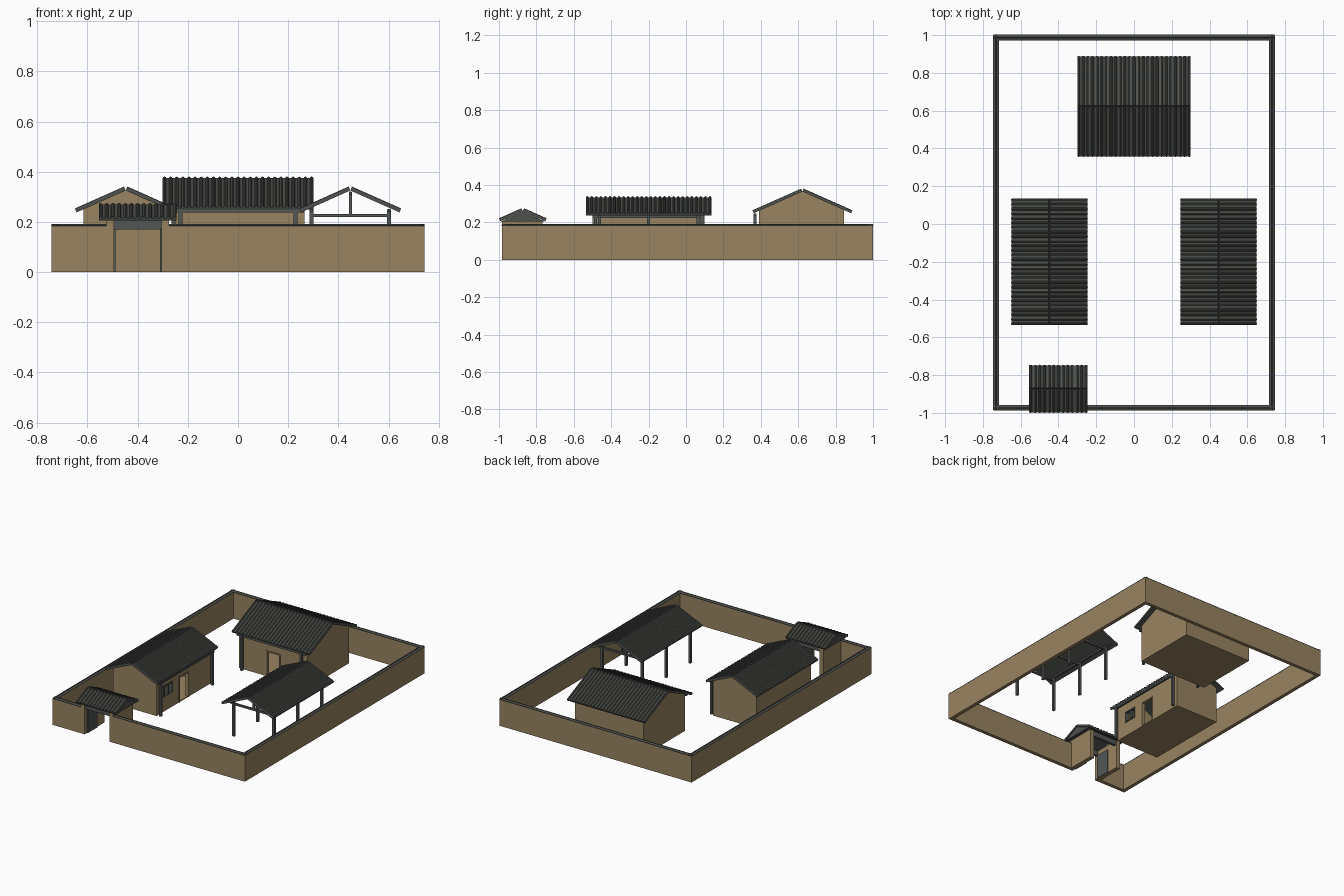
import bpy
import bmesh
from math import atan, cos, pi, radians
from mathutils import Matrix, Vector

if "Cube" in bpy.data.objects:
    bpy.data.objects.remove(bpy.data.objects["Cube"])


def material(name, rgb):
    m = bpy.data.materials.new(name)
    m.use_nodes = True
    color = (*rgb, 1)
    m.diffuse_color = color
    m.node_tree.nodes["Principled BSDF"].inputs["Base Color"].default_value = color
    return m


EARTH = material("earth_wall", (0.32, 0.23, 0.12))
TILE = material("grey_tile", (0.075, 0.082, 0.072))
TIMBER = material("grey_timber", (0.085, 0.095, 0.092))

SLOPE = 0.445
PITCH = atan(SLOPE)


class Part:
    """Collects simple solids into one named object."""

    def __init__(self, name, mat, place=Matrix()):
        self.name, self.mat, self.place = name, mat, place
        self.bm = bmesh.new()

    def box(self, x0, x1, y0, y1, z0, z1, m=Matrix()):
        size = Matrix.Diagonal((x1 - x0, y1 - y0, z1 - z0, 1))
        mid = Matrix.Translation(((x0 + x1) / 2, (y0 + y1) / 2, (z0 + z1) / 2))
        bmesh.ops.create_cube(self.bm, size=1, matrix=m @ mid @ size)

    def prism(self, profile, x0, x1):
        """Extrudes a (y, z) outline along x."""
        verts = [self.bm.verts.new((x0, y, z)) for y, z in profile]
        face = self.bm.faces.new(verts)
        ext = bmesh.ops.extrude_face_region(self.bm, geom=[face])
        moved = [v for v in ext["geom"] if isinstance(v, bmesh.types.BMVert)]
        bmesh.ops.translate(self.bm, verts=moved, vec=Vector((x1 - x0, 0, 0)))

    def rod(self, radius, length, m):
        bmesh.ops.create_cone(self.bm, cap_ends=True, segments=8, radius1=radius,
                              radius2=radius, depth=length, matrix=m)

    def finish(self):
        bmesh.ops.recalc_face_normals(self.bm, faces=self.bm.faces)
        self.bm.transform(self.place)
        mesh = bpy.data.meshes.new(self.name)
        self.bm.to_mesh(mesh)
        self.bm.free()
        mesh.materials.append(self.mat)
        obj = bpy.data.objects.new(self.name, mesh)
        bpy.context.scene.collection.objects.link(obj)


def roof(name, place, half_len, half_depth, ridge):
    """Two tilted slabs carrying rows of round tiles."""
    p = Part(name, TILE, place)
    run = (half_depth - 0.007) / cos(PITCH)
    count = round(2 * half_len / 0.025)
    step = (2 * half_len - 0.014) / count
    for turn in (0, pi):
        tilt = (Matrix.Translation((0, 0, ridge)) @ Matrix.Rotation(turn, 4, 'Z')
                @ Matrix.Rotation(-PITCH, 4, 'X'))
        p.box(-half_len, half_len, 0, run, 0, 0.01, tilt)
        for i in range(count + 1):
            spot = Matrix.Translation((-half_len + 0.007 + i * step, run / 2, 0.01))
            p.rod(0.007, run, tilt @ spot @ Matrix.Rotation(pi / 2, 4, 'X'))
    p.finish()


def house(name, place, half_len, front, back, ridge, post_x, post_y, window=None):
    """Hollow gabled room with an open doorway in its front (-y) wall."""
    t, door, door_top = 0.02, 0.055, 0.18
    p = Part(name + "_walls", EARTH, place)
    top_f, top_b = ridge + SLOPE * front, ridge - SLOPE * back
    gable = [(front, 0), (back, 0), (back, top_b), (0, ridge), (front, top_f)]
    for s in (-1, 1):
        p.prism(gable, s * half_len, s * (half_len - t))
    inner = half_len - t
    p.box(-inner, inner, back - t, back, 0, top_b)
    p.box(-inner, inner, front, back - t, 0, 0.006)
    # front wall with its openings
    y = (front, front + t)
    p.box(door, inner, *y, 0, top_f)
    p.box(-door, door, *y, door_top, top_f)
    if window:
        w0, w1, z0, z1 = window
        p.box(-inner, w0, *y, 0, top_f)
        p.box(w1, -door, *y, 0, top_f)
        p.box(w0, w1, *y, 0, z0)
        p.box(w0, w1, *y, z1, top_f)
    else:
        p.box(-inner, -door, *y, 0, top_f)
    # door surround
    yf = (front - 0.004, front + t)
    for s in (-1, 1):
        a, b = sorted((s * door, s * (door - 0.008)))
        p.box(a, b, *yf, 0, door_top)
    p.box(-door, door, *yf, door_top - 0.008, door_top)
    p.finish()

    if window:
        f = Part(name + "_window_frame", TIMBER, place)
        e = 0.007
        for x in (w0, (w0 + w1 - e) / 2, w1 - e):
            f.box(x, x + e, *yf, z0, z1)
        for z in (z0, z1 - e):
            f.box(w0, w1, *yf, z, z + e)
        f.finish()

    # porch posts and eave beam
    f = Part(name + "_porch_frame", TIMBER, place)
    top = ridge + SLOPE * post_y - 0.004
    for s in (-1, 1):
        f.box(s * post_x - 0.008, s * post_x + 0.008,
              post_y - 0.008, post_y + 0.008, 0, top)
    f.box(-half_len, half_len, post_y - 0.006, post_y + 0.006, top - 0.012, top)
    f.finish()


quarter = Matrix.Rotation(radians(90), 4, 'Z')

# main hall
hall = Matrix.Translation((0, 0.6225, 0))
house("main_hall", hall, 0.265, -0.2325, 0.2225, 0.365, 0.23, -0.2525)
roof("main_hall_roof", hall, 0.3, 0.267, 0.365)

# side house, door facing the yard
side = Matrix.Translation((-0.4475, -0.2, 0)) @ quarter
house("side_house", side, 0.3, -0.1675, 0.1675, 0.325, 0.285, -0.19,
      (-0.22, -0.125, 0.1, 0.18))
roof("side_house_roof", side, 0.335, 0.203, 0.325)

# open pavilion
open_side = Matrix.Translation((0.4475, -0.2, 0)) @ quarter
roof("pavilion_roof", open_side, 0.335, 0.203, 0.325)
p = Part("pavilion_frame", TIMBER, open_side)
for x in (-0.263, 0, 0.263):
    for s in (-1, 1):
        p.box(x - 0.008, x + 0.008, s * 0.155 - 0.008, s * 0.155 + 0.008, 0, 0.25)
    p.box(x - 0.006, x + 0.006, -0.155, 0.155, 0.219, 0.232)
    p.box(x - 0.006, x + 0.006, -0.006, 0.006, 0.232, 0.32)
for y in (-0.155, 0.155):
    p.box(-0.3, 0.3, y - 0.005, y + 0.005, 0.24, 0.252)
p.box(-0.3, 0.3, -0.005, 0.005, 0.31, 0.322)
p.finish()

# gatehouse
gate = Matrix.Translation((-0.4, -0.8725, 0))
roof("gate_roof", gate, 0.155, 0.1275, 0.26)
p = Part("gate_side_walls", EARTH, gate)
g = Part("gate_gables", TILE, gate)
d = Part("gate_doors_and_lintels", TIMBER, gate)
for s in (-1, 1):
    a, b = sorted((s * 0.095, s * 0.125))
    p.box(a, b, -0.1125, 0.105, 0, 0.205)
    g.prism([(-0.118, 0.205), (0.118, 0.205), (0, 0.26)], s * 0.15, s * 0.125)
    a, b = sorted((s * 0.095, s * 0.089))
    d.box(a, b, -0.085, 0.02, 0, 0.17)
    a, b = sorted((s * 0.1, s * -0.1))
    d.box(a, b, s * 0.09 - 0.008, s * 0.09 + 0.008, 0.17, 0.207)
for part in (p, g, d):
    part.finish()

# courtyard wall with tiled coping
OUT, IN, FRONT, BACK = 0.743, 0.718, -0.985, 1.0
THICK = OUT - IN
wall = Part("courtyard_wall", EARTH)
cap = Part("wall_coping", TILE)


def coping(length, m):
    for turn in (0, pi):
        tilt = (m @ Matrix.Translation((0, 0, 0.187)) @ Matrix.Rotation(turn, 4, 'Z')
                @ Matrix.Rotation(-PITCH, 4, 'X'))
        cap.box(-length / 2, length / 2, 0, 0.014, 0, 0.005, tilt)


def wall_run(x0, x1, y0, y1):
    wall.box(x0, x1, y0, y1, 0, 0.184)
    mid = Matrix.Translation(((x0 + x1) / 2, (y0 + y1) / 2, 0))
    if x1 - x0 > y1 - y0:
        coping(x1 - x0, mid)
    else:
        coping(y1 - y0 + 2 * THICK, mid @ quarter)


for x0, x1 in ((-OUT, -OUT + THICK), (IN, OUT)):
    wall_run(x0, x1, FRONT + THICK, BACK - THICK)
wall_run(-OUT, OUT, BACK - THICK, BACK)
wall_run(-OUT, -0.525, FRONT, FRONT + THICK)
wall_run(-0.275, OUT, FRONT, FRONT + THICK)
wall.finish()
cap.finish()
